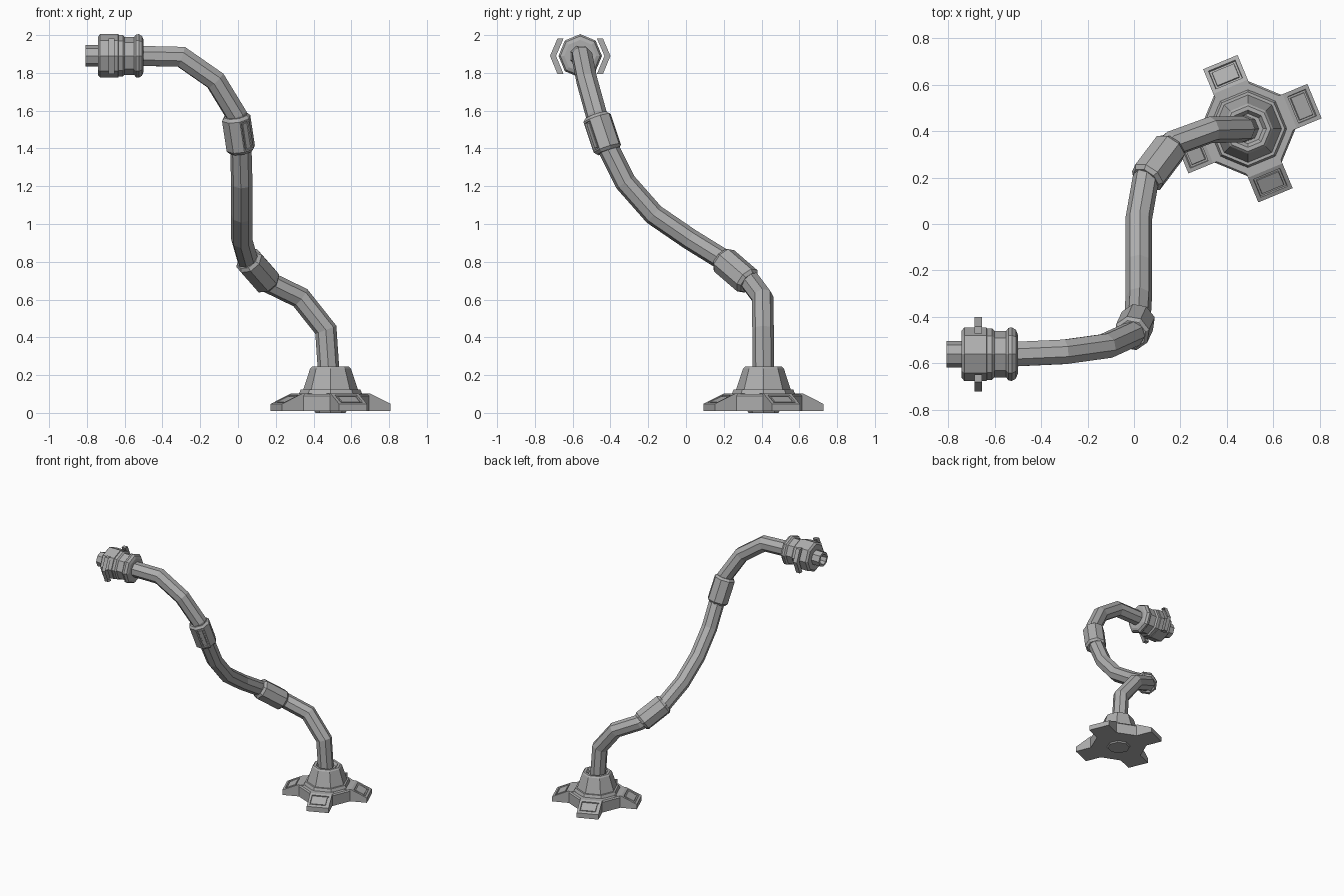
import bpy, bmesh, math
from mathutils import Vector, Matrix

old = bpy.data.objects.get("Cube")
if old:
    bpy.data.objects.remove(old, do_unlink=True)

# Single painted metal colour
grey = bpy.data.materials.new("plain grey")
grey.use_nodes = True
COLOR = (0.42, 0.42, 0.42, 1)
grey.diffuse_color = COLOR
grey.node_tree.nodes["Principled BSDF"].inputs["Base Color"].default_value = COLOR


def finish(name, bm):
    mesh = bpy.data.meshes.new(name)
    bm.to_mesh(mesh)
    bm.free()
    mesh.materials.append(grey)
    ob = bpy.data.objects.new(name, mesh)
    bpy.context.collection.objects.link(ob)
    return ob


def slot(bm, facing, frame, gap):
    """Cut a recessed panel with a raised middle in the largest face that looks along facing."""
    bm.normal_update()
    face = max(bm.faces, key=lambda f: f.normal.dot(facing) * f.calc_area())
    for width, depth in ((frame, 0), (0.003, -0.008), (gap, 0), (0.002, 0.006)):
        bmesh.ops.inset_individual(bm, faces=[face], thickness=width, depth=depth)


def sweep(name, pts, radii, ref, axis=None, slot_dir=None, sides=8):
    """Sweep an octagon along a mitred path; with an axis it acts as a lathe."""
    pts = [Vector(p) for p in pts]
    dirs = [Vector(axis) if axis else (b - a).normalized() for a, b in zip(pts, pts[1:])]
    d = dirs[0]
    side = Vector(ref)
    side = (side - d * side.dot(d)).normalized()
    up = d.cross(side)
    angles = [math.tau * k / sides for k in range(sides)]
    offs = [side * math.cos(a) + up * math.sin(a) for a in angles]
    bm = bmesh.new()
    rings = []
    for i, (p, r) in enumerate(zip(pts, radii)):
        din, dout = dirs[max(i - 1, 0)], dirs[min(i, len(dirs) - 1)]
        t = (din + dout).normalized()
        offs = [o - din * (o.dot(t) / din.dot(t)) for o in offs]
        rings.append([bm.verts.new(p + o * r) for o in offs])
        offs = [o - dout * o.dot(dout) for o in offs]
    for a, b in zip(rings, rings[1:]):
        for k in range(sides):
            n = (k + 1) % sides
            bm.faces.new((a[k], a[n], b[n], b[k]))
    bm.faces.new(rings[0][::-1])
    bm.faces.new(rings[-1])
    bmesh.ops.recalc_face_normals(bm, faces=bm.faces)
    if slot_dir:
        slot(bm, Vector(slot_dir).normalized(), 0.012, 0.008)
    return finish(name, bm)


def prism(name, outline, depth, matrix, slot_dir=None, open_start=False):
    """Extrude an outline given in local x, z symmetrically along local y."""
    bm = bmesh.new()
    a, b = ([bm.verts.new((x, s * depth, z)) for x, z in outline] for s in (-1, 1))
    n = len(outline)
    for k in range(n):
        m = (k + 1) % n
        bm.faces.new((a[k], a[m], b[m], b[k]))
    cap = bm.faces.new(a[::-1])
    bm.faces.new(b)
    bmesh.ops.recalc_face_normals(bm, faces=bm.faces)
    if slot_dir:
        slot(bm, Vector(slot_dir), 0.025, 0.012)
    if open_start:
        bm.faces.remove(cap)
    bm.transform(matrix)
    return finish(name, bm)


# Flexible arm
path = [(0.48, 0.41, 0.22), (0.465, 0.408, 0.44), (0.33, 0.405, 0.61), (0.165, 0.345, 0.69),
        (0.10, 0.28, 0.75), (0.05, 0.19, 0.815), (0.02, 0.02, 0.92), (0.02, -0.17, 1.05),
        (0.02, -0.32, 1.22), (0.015, -0.41, 1.40), (-0.01, -0.475, 1.58),
        (-0.12, -0.525, 1.76), (-0.30, -0.55, 1.885), (-0.52, -0.56, 1.89)]
sweep("flexible_arm", path, [0.057] * len(path), (1, 0, 0))


# Collars clamped round the arm
def collar(name, start, end, slot_dir):
    a, b = Vector(start), Vector(end)
    steps = (0, 0.08, 0.92, 1)
    sweep(name, [a.lerp(b, s) for s in steps], (0.064, 0.078, 0.078, 0.064),
          slot_dir, slot_dir=slot_dir).data.update()


collar("lower_collar", (0.16, 0.335, 0.69), (0.05, 0.19, 0.815), (-0.8, 0.3, -0.4))
collar("upper_collar", (0.017, -0.412, 1.385), (-0.012, -0.475, 1.575), (0.8, -0.5, 0))

# Stepped octagonal base
BX, BY = 0.49, 0.41
base = [(0, 0.08), (0.01, 0.085), (0.01, 0.205), (0.09, 0.205), (0.10, 0.197), (0.10, 0.168),
        (0.123, 0.158), (0.123, 0.145), (0.235, 0.108), (0.245, 0.098), (0.245, 0.08),
        (0.225, 0.065)]
sweep("base", [(BX, BY, z) for z, r in base], [r for z, r in base], (1, 0, 0), axis=(0, 0, 1))

# Four sloping feet with recessed panels
foot = [(0.14, 0.01), (0.31, 0.01), (0.31, 0.048), (0.195, 0.102), (0.14, 0.102)]
for k in range(4):
    turn = Matrix.Rotation(math.radians(22.5 + 90 * k), 4, "Z")
    prism(f"foot_{k + 1}", foot, 0.08, Matrix.Translation((BX, BY, 0)) @ turn,
          slot_dir=(0.42, 0, 0.9))

# Octagonal head with a hollow nozzle
HY, HZ = -0.56, 1.89
head = [(-0.50, 0.085), (-0.508, 0.105), (-0.525, 0.115), (-0.54, 0.113), (-0.55, 0.10),
        (-0.60, 0.10), (-0.61, 0.11), (-0.632, 0.11), (-0.634, 0.115), (-0.73, 0.115),
        (-0.742, 0.10), (-0.742, 0.057), (-0.807, 0.057), (-0.807, 0.04), (-0.76, 0.035)]
sweep("head", [(x, HY, HZ) for x, r in head], [r for x, r in head], (0, 0, 1), axis=(-1, 0, 0))

# Bent side guards on the head, open towards the arm
guard = [(0.12, 0.093), (0.16, 0), (0.12, -0.097), (0.088, -0.097), (0.128, 0), (0.088, 0.093)]
for name, s in (("back_guard", 1), ("front_guard", -1)):
    # Local x runs along world y, local y along world -x
    place = Matrix.Translation((-0.67, HY, HZ)) @ Matrix.Rotation(math.pi / 2, 4, "Z")
    prism(name, [(s * x, z) for x, z in guard], 0.016, place, open_start=True)
